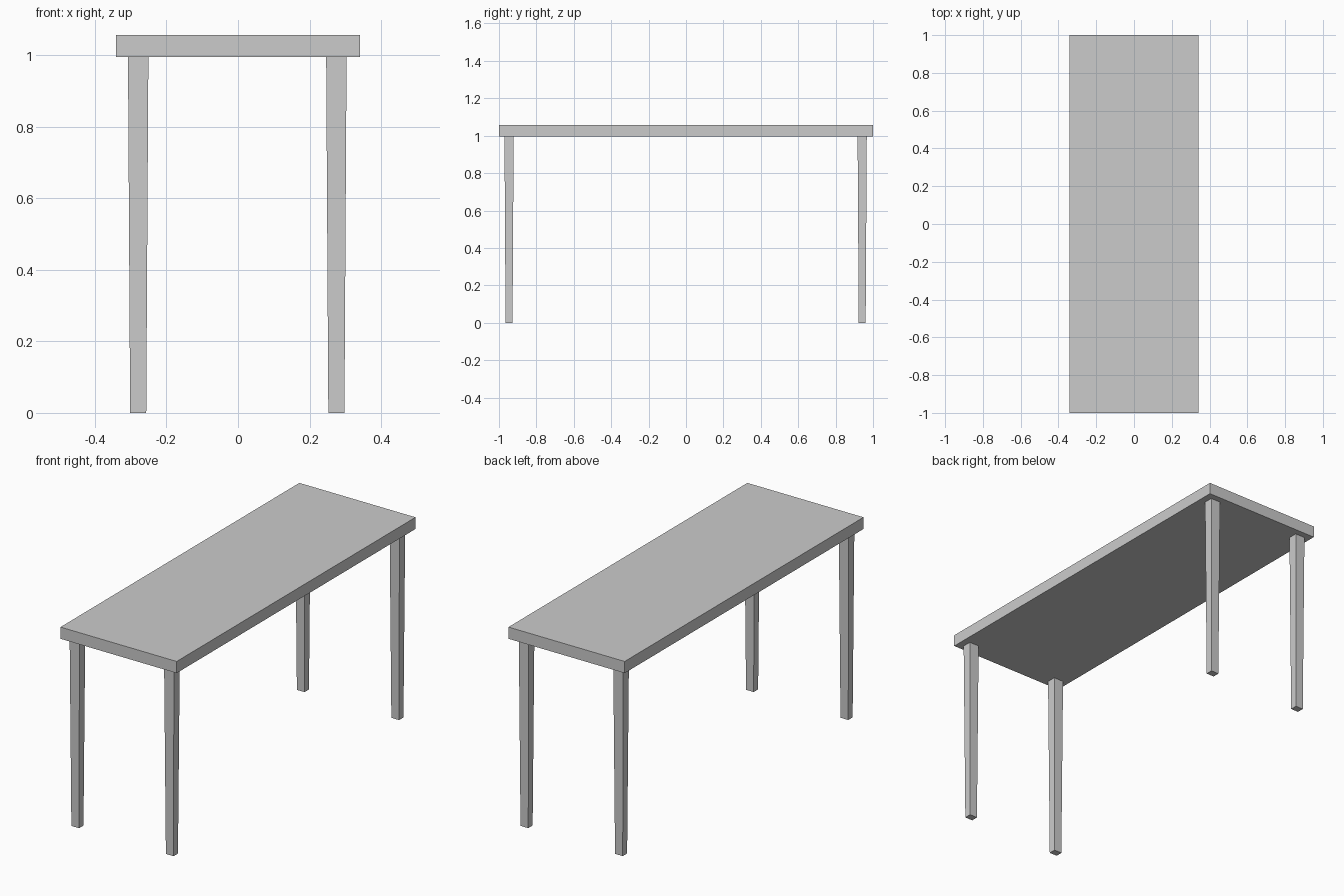
import bpy
import bmesh
from mathutils import Vector

if "Cube" in bpy.data.objects:
    bpy.data.objects.remove(bpy.data.objects["Cube"])

TOP_Z, UNDER_Z = 1.057, 0.995


def tapered_box(name, centre, z0, z1, size0, size1):
    """Box from z0 to z1 with separate bottom and top (x, y) sizes."""
    bm = bmesh.new()
    bmesh.ops.create_cube(bm, size=1.0)
    for v in bm.verts:
        upper = v.co.z > 0
        sx, sy = size1 if upper else size0
        v.co = Vector((v.co.x * sx, v.co.y * sy, z1 if upper else z0))
    mesh = bpy.data.meshes.new(name)
    bm.to_mesh(mesh)
    bm.free()
    obj = bpy.data.objects.new(name, mesh)
    obj.location = (centre[0], centre[1], 0)
    bpy.context.collection.objects.link(obj)
    return obj


# Table top slab
tapered_box("table_top", (0, 0), UNDER_Z, TOP_Z, (0.681, 2.0), (0.681, 2.0))

# Four legs, narrowing towards the floor
for side, x in (("left", -0.279), ("right", 0.275)):
    for end, y in (("front", -0.946), ("back", 0.942)):
        tapered_box(f"{end}_{side}_leg", (x, y), 0.0, UNDER_Z,
                    (0.045, 0.037), (0.057, 0.049))
